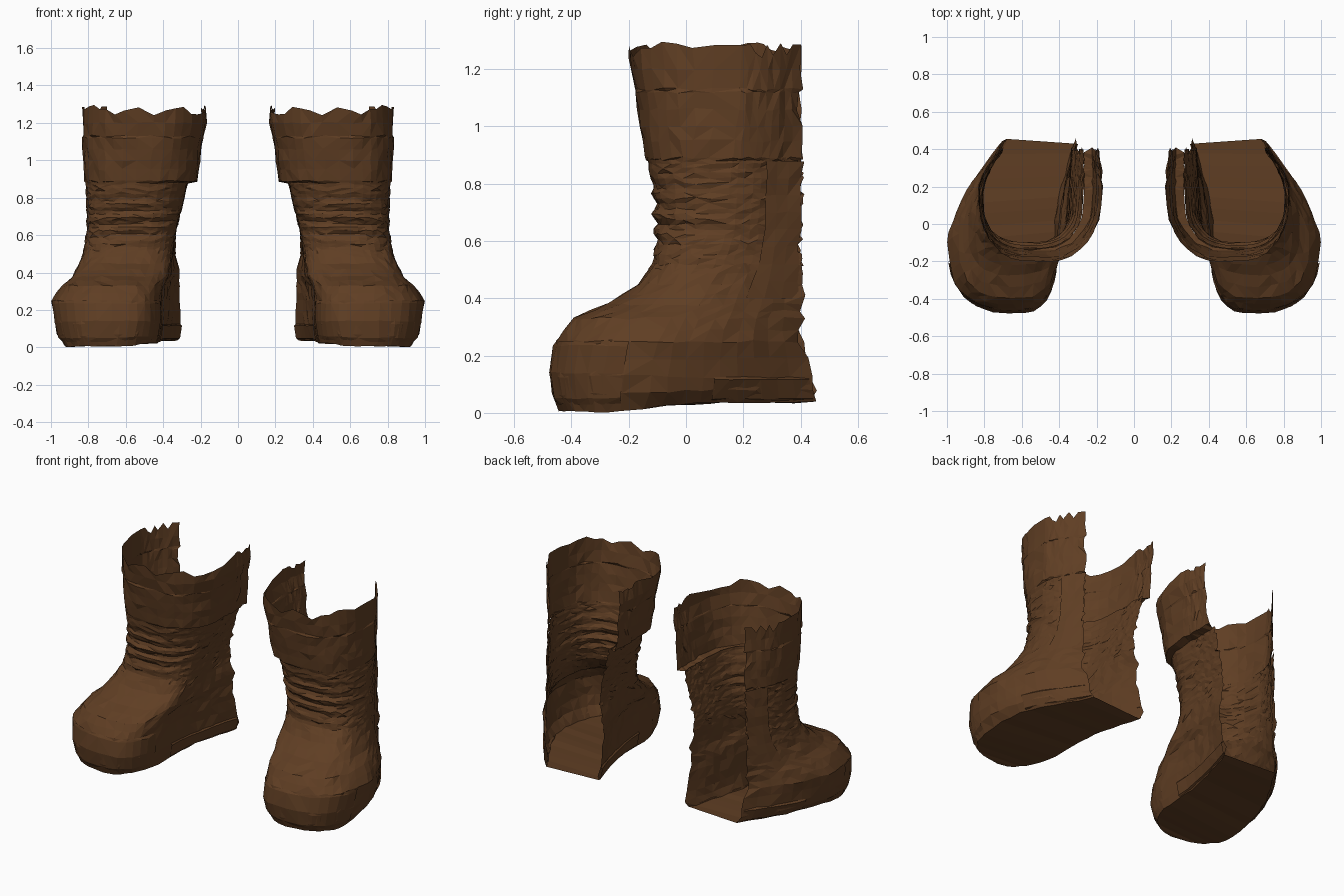
import bpy
import math
import random

if "Cube" in bpy.data.objects:
    bpy.data.objects.remove(bpy.data.objects["Cube"])

leather = bpy.data.materials.new("brown_leather")
leather.use_nodes = True
leather.diffuse_color = (0.115, 0.048, 0.017, 1)
leather.node_tree.nodes["Principled BSDF"].inputs["Base Color"].default_value = leather.diffuse_color

# Boot sections: z, inner back x, inner side x y, front tip x y, outer side x y, outer back x
SECTIONS = [
    (.01, .32, .43, -.1, .65, -.44, .93, -.15, .68),
    (.06, .31, .42, -.1, .64, -.465, .965, -.13, .70),
    (.13, .31, .41, -.1, .63, -.475, .98, -.12, .71),
    (.25, .31, .41, -.1, .63, -.455, .995, -.1, .72),
    (.33, .31, .40, -.08, .66, -.4, .94, -.05, .72),
    (.38, .31, .37, -.05, .67, -.27, .89, 0, .72),
    (.45, .32, .36, 0, .64, -.165, .85, .05, .72),
    (.52, .335, .35, .08, .6, -.115, .825, .1, .72),
    (.62, .33, .335, .12, .58, -.105, .81, .14, .71),
    (.75, .3, .3, .16, .56, -.11, .81, .15, .71),
    (.88, .27, .27, .18, .55, -.135, .815, .16, .7),
    (1.0, .255, .25, .2, .54, -.155, .825, .18, .7),
    (1.27, .245, .225, .21, .53, -.195, .825, .2, .7),
]


def section(z):
    """Blend the two neighbouring sections at height z."""
    z = min(max(z, SECTIONS[0][0]), SECTIONS[-1][0])
    for a, b in zip(SECTIONS, SECTIONS[1:]):
        if z <= b[0]:
            f = (z - a[0]) / (b[0] - a[0])
            return [p + (q - p) * f for p, q in zip(a, b)][1:]


def outline(t, z):
    """Open-backed outline: t runs from inner back, round the toe, to outer back."""
    xbi, xi, yi, xf, yf, xo, yo, xbo = section(z)
    back = .39 + .05 * max(0, 1 - z / .3)
    xs, ys, xb, s = (xi, yi, xbi, t) if t < .5 else (xo, yo, xbo, 1 - t)
    if s < .25:
        k = 1 - s * 4
        return xs + (xb - xs) * k ** 1.7, ys + (back - ys) * k
    a = min((s - .25) * 4, 1) * math.pi / 2
    c, d = max(math.cos(a), 0) ** .76, math.sin(a) ** .76
    return xf + (xs - xf) * c, ys + (yf - ys) * d


def point(t, z, out):
    """Outline point pushed outwards by out."""
    x, y = outline(t, z)
    x0, y0 = outline(max(t - .02, 0), z)
    x1, y1 = outline(min(t + .02, 1), z)
    dx, dy = x1 - x0, y1 - y0
    n = math.hypot(dx, dy) or 1
    x, y = x + dy / n * out, y - dx / n * out
    # the sole rises towards the heel and the inner edge
    lift = min(max((y + .3) / .4, (.65 - x) / .35, 0), 1)
    return [x, y, z + .035 * lift * max(0, 1 - z / .12)]


def shell(name, levels, t0, t1, steps, out, rough=.004, torn_top=False, torn_back=0, floor=False):
    """Loft a faceted sheet of leather for each foot."""
    for side, sx in (("left", 1), ("right", -1)):
        # the same seed on both sides keeps the pair mirrored
        rng = random.Random(7)
        verts, faces = [], []
        w = steps + 1
        for j, z in enumerate(levels):
            for i in range(w):
                t = t0 + (t1 - t0) * i / steps
                p = point(t, z, out(t, z))
                p = [c + rng.uniform(-rough, rough) for c in p]
                if t in (0, 1):
                    p[1] += rng.uniform(-.3, 1) * torn_back
                if torn_top and j == len(levels) - 1:
                    p[2] += rng.uniform(-.03, .03)
                p[2] = max(p[2], 0)
                verts.append((p[0] * sx, p[1], p[2]))
        for j in range(len(levels) - 1):
            for i in range(steps):
                a, b = j * w + i, j * w + i + 1
                c, d = b + w, a + w
                if rng.random() < .5:
                    faces += [(a, b, c), (a, c, d)]
                else:
                    faces += [(a, b, d), (b, c, d)]
        if floor:
            for i in range(steps // 2):
                a, b = i, steps - i
                faces.append((a, b, b - 1, a + 1) if b - 1 > a + 1 else (a, b, a + 1))
        if sx < 0:
            faces = [f[::-1] for f in faces]
        mesh = bpy.data.meshes.new(side + "_" + name)
        mesh.from_pydata(verts, [], faces)
        mesh.materials.append(leather)
        mesh.update()
        bpy.context.collection.objects.link(bpy.data.objects.new(side + "_" + name, mesh))


def spread(a, b, n):
    return [a + (b - a) * i / n for i in range(n + 1)]


def folds(t, z):
    """Creases across the ankle and shin, strongest at the front."""
    front = max(0, 1 - abs(t - .52) / .28)
    height = max(0, 1 - abs(z - .68) / .16)
    return .014 * front * height * math.sin(z * 95 + t * 9)


def cuff_out(t, z):
    """Cuff stands away from the shaft on the inner side."""
    inner = min(max((.5 - t) / .2, 0), 1)
    if z < .885:
        return 0
    flare = .016 * min(max((z - 1.1) / .08, 0), 1) * (1 if z < 1.22 else .3)
    return .004 + inner * (.042 + flare)


# Foot, from the sole up over the toe and instep
foot_levels = spread(.004, .25, 4) + [.29, .33, .355, .38, .415, .45, .485, .52]
shell("foot", foot_levels, 0, 1, 36, lambda t, z: 0, rough=.005, torn_back=.03, floor=True)

# Creased shaft with an open back
shell("shaft", spread(.5, .89, 22), 0, 1, 36, folds, torn_back=.022)

# Wider cuff continuing the shaft to a torn rim
shell("cuff", [.88, .89, .95, 1.0, 1.06, 1.12, 1.13, 1.2, 1.27], 0, 1, 36, cuff_out,
      rough=.005, torn_top=True, torn_back=.02)

# Heel welts on either side of the sole
for part, a, b in (("inner_heel_welt", 0, .25), ("outer_heel_welt", .85, 1)):
    shell(part, [.012, .02, .115, .125], a, b, 6,
          lambda t, z: .01 if .015 < z < .12 else 0, rough=.002, torn_back=.01)

# Reinforcing strip beside the open back
shell("outer_back_strip", spread(.4, .88, 8), .88, 1, 3,
      lambda t, z: .007, rough=.003, torn_back=.02)

# Stiff toe cap
shell("toe_cap", [.03, .05, .14, .235, .25], .3, .72, 14,
      lambda t, z: .005 if .04 < z < .24 else 0, rough=.003)
